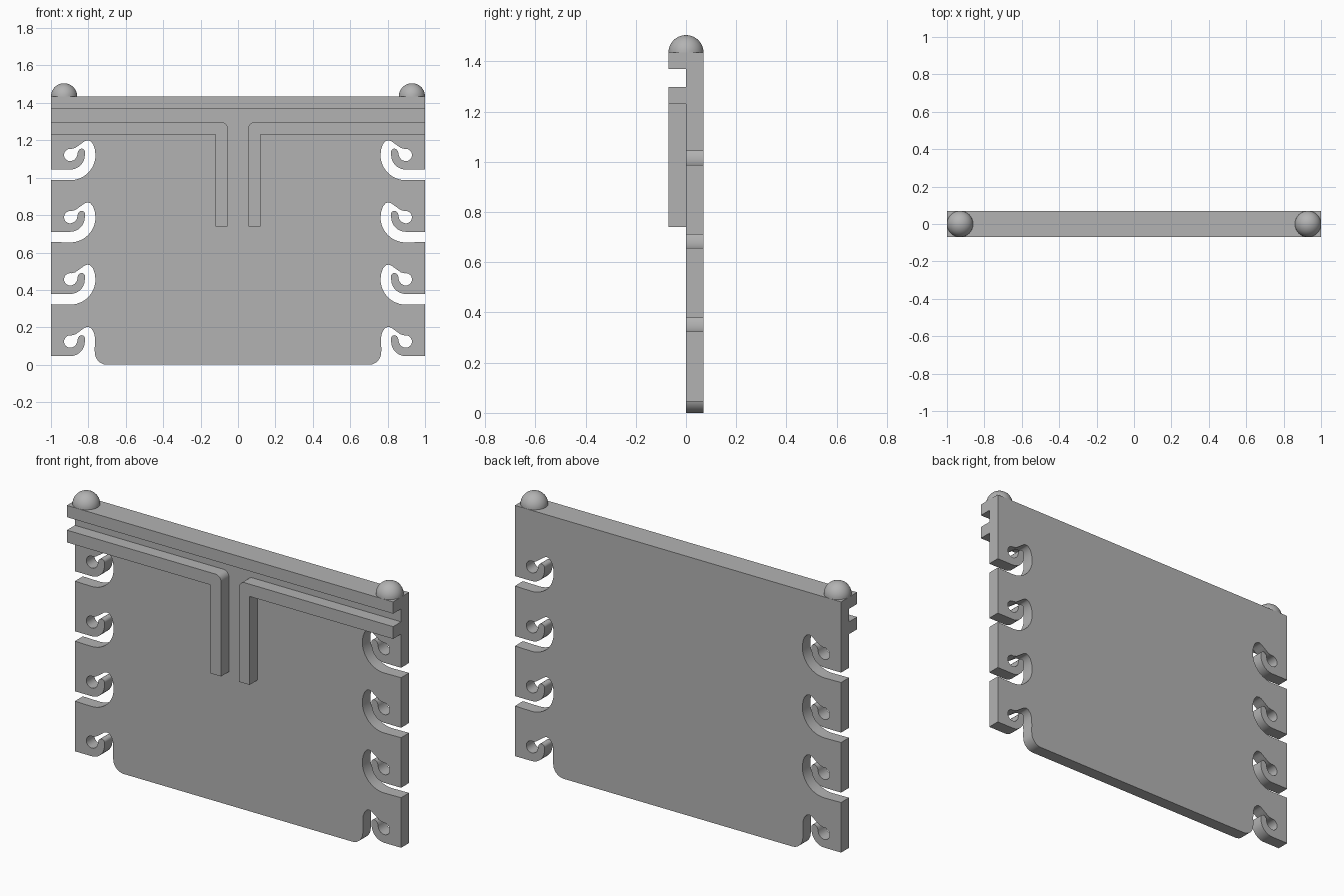
import bpy, bmesh
from math import sin, cos, radians

if "Cube" in bpy.data.objects:
    bpy.data.objects.remove(bpy.data.objects["Cube"], do_unlink=True)

grey = bpy.data.materials.new("plain grey")
grey.use_nodes = True
colour = (0.45, 0.45, 0.45, 1)
grey.diffuse_color = colour
grey.node_tree.nodes["Principled BSDF"].inputs["Base Color"].default_value = colour

TOP, HALF = 1.435, 0.07


def finish(bm, name):
    bmesh.ops.recalc_face_normals(bm, faces=bm.faces)
    mesh = bpy.data.meshes.new(name)
    bm.to_mesh(mesh)
    bm.free()
    mesh.materials.append(grey)
    obj = bpy.data.objects.new(name, mesh)
    bpy.context.collection.objects.link(obj)
    bpy.ops.object.select_all(action="DESELECT")
    obj.select_set(True)
    bpy.context.view_layer.objects.active = obj
    bpy.ops.object.shade_smooth_by_angle(angle=radians(35))
    return obj


def extrude_profile(name, points, y0, y1):
    bm = bmesh.new()
    face = bm.faces.new([bm.verts.new((x, y0, z)) for x, z in points])
    out = bmesh.ops.extrude_face_region(bm, geom=[face])
    moved = [v for v in out["geom"] if isinstance(v, bmesh.types.BMVert)]
    bmesh.ops.translate(bm, verts=moved, vec=(0, y1 - y0, 0))
    return finish(bm, name)


def arc(cx, cz, r, start, end, steps=10):
    angles = [radians(start + (end - start) * i / steps) for i in range(steps + 1)]
    return [(cx + r * cos(a), cz + r * sin(a)) for a in angles]


def hook(t, last):
    """Edge of one cable slot, going in under the hook and out again."""
    cx, cz = 0.897, t + 0.078
    pts = [(1, t)]
    pts += arc(cx, cz, 0.078, 270, 180)                      # hook outside
    pts += arc(0.836, t + 0.094, 0.018, 170, 50, 6)          # hook tip
    pts += [(0.856, t + 0.098), (0.858, t + 0.083), (0.863, t + 0.066), (0.874, t + 0.053)]
    pts += arc(cx, cz, 0.033, 255, 460, 16)                  # inner hole
    pts += [(0.87, t + 0.116), (0.835, t + 0.141)]
    pts += [(0.82, t + 0.152), (0.805, t + 0.157), (0.79, t + 0.153),
            (0.775, t + 0.136), (0.766, t + 0.11)]
    if last:
        pts += [(0.765, t + 0.06), (0.767, t + 0.035)]
        pts += arc(0.7, 0.065, 0.065, 0, -90)                # lower plate corner
    else:
        pts += arc(cx, cz, 0.135, 180, 270, 12) + [(1, t - 0.055)]
    return pts


# Back plate with four hooked slots down each side
side = [(1, TOP)]
for k in (3, 2, 1, 0):
    side += hook(0.046 + 0.3325 * k, k == 0)
extrude_profile("back_plate", side + [(-x, z) for x, z in reversed(side)], 0, HALF)

# Straight rail along the top
extrude_profile("top_rail", [(-1, 1.37), (1, 1.37), (1, TOP), (-1, TOP)], -HALF, 0)

# Bent guide rails and round end knobs
for s, label in ((1, "left"), (-1, "right")):
    bend = [(1, 1.23), (0.12, 1.23), (0.12, 0.74), (0.055, 0.74)]
    bend += arc(0.09, 1.263, 0.035, 180, 90, 8) + [(1, 1.298)]
    extrude_profile(label + "_guide_rail", [(s * x, z) for x, z in bend], -HALF, 0)

    bm = bmesh.new()
    bmesh.ops.create_uvsphere(bm, u_segments=40, v_segments=24, radius=HALF)
    bmesh.ops.bisect_plane(bm, geom=bm.verts[:] + bm.edges[:] + bm.faces[:],
                           plane_co=(0, 0, 0), plane_no=(0, 0, 1), clear_inner=True)
    bmesh.ops.holes_fill(bm, edges=[e for e in bm.edges if e.is_boundary])
    knob = finish(bm, label + "_knob")
    knob.location = (s * 0.93, 0, TOP)
